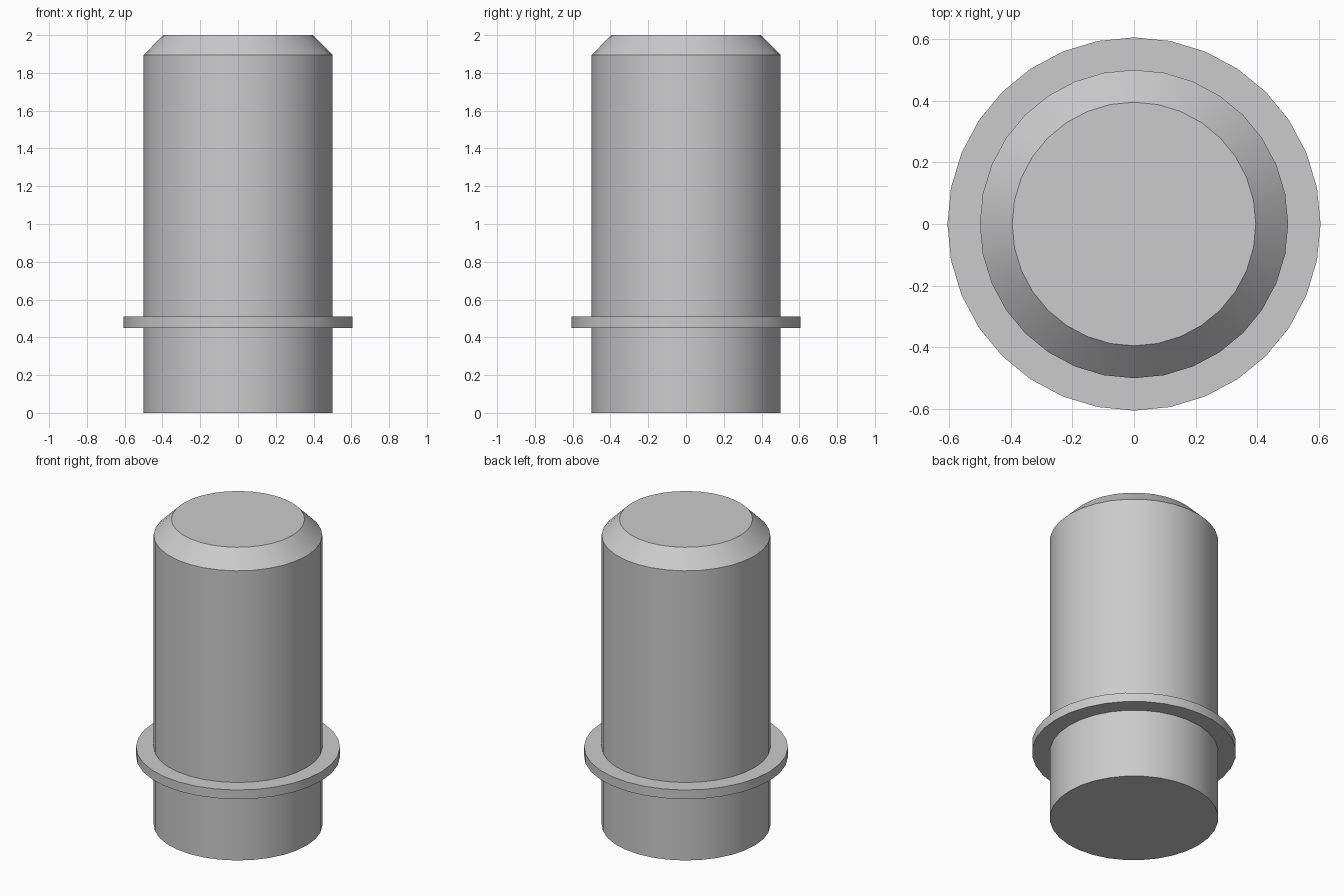
import bpy, bmesh, math

SIDES = 32

cube = bpy.data.objects.get("Cube")
if cube:
    bpy.data.objects.remove(cube, do_unlink=True)

grey = bpy.data.materials.new("plain_grey")
grey.use_nodes = True
colour = (0.6, 0.6, 0.6, 1)
grey.diffuse_color = colour
grey.node_tree.nodes["Principled BSDF"].inputs["Base Color"].default_value = colour


def lathe(name, profile, capped=False):
    """Turn a (radius, height) profile around the z axis."""
    bm = bmesh.new()
    rings = []
    for radius, z in profile:
        angles = [math.tau * i / SIDES for i in range(SIDES)]
        rings.append([bm.verts.new((radius * math.cos(a), radius * math.sin(a), z))
                      for a in angles])
    for low, high in zip(rings, rings[1:]):
        for i in range(SIDES):
            j = (i + 1) % SIDES
            bm.faces.new((low[i], low[j], high[j], high[i]))
    if capped:
        bm.faces.new(rings[0][::-1])
        bm.faces.new(rings[-1])
    mesh = bpy.data.meshes.new(name)
    bm.to_mesh(mesh)
    bm.free()
    mesh.materials.append(grey)
    obj = bpy.data.objects.new(name, mesh)
    bpy.context.collection.objects.link(obj)
    bpy.ops.object.select_all(action="DESELECT")
    obj.select_set(True)
    bpy.context.view_layer.objects.active = obj
    bpy.ops.object.shade_smooth_by_angle(angle=math.radians(30))
    return obj


# Solid cylinder with a chamfered top
lathe("pin_body", [(0.5, 0), (0.5, 1.895), (0.395, 2)], capped=True)

# Thin flange standing out from the body
lathe("collar", [(0.5, 0.45), (0.605, 0.45), (0.605, 0.51), (0.5, 0.51)])
